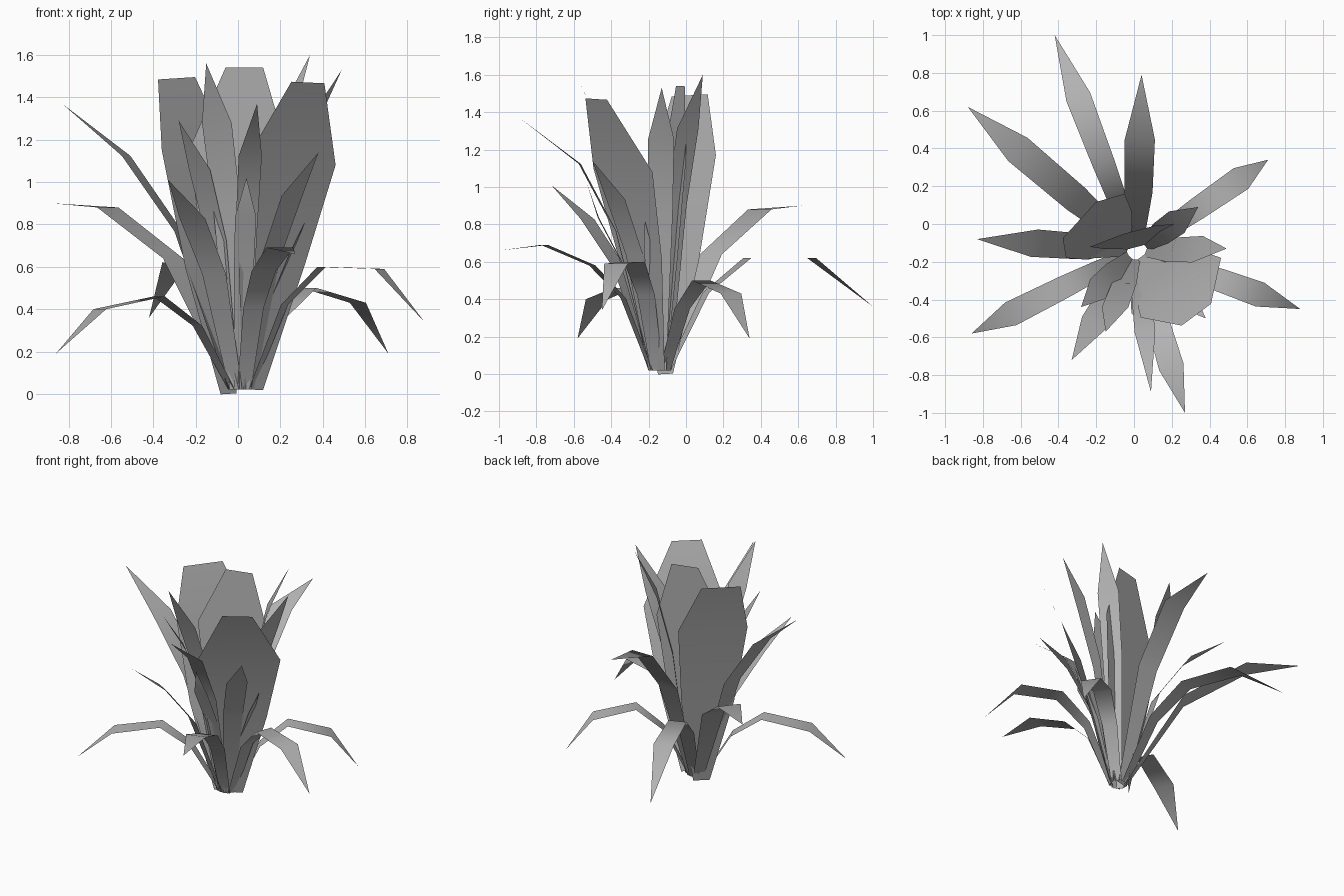
import bpy
import bmesh
from mathutils import Matrix, Vector

cube = bpy.data.objects.get("Cube")
if cube:
    bpy.data.objects.remove(cube)

# One plain grey for the whole plant
grey = bpy.data.materials.new("leaf grey")
grey.use_nodes = True
colour = (0.45, 0.45, 0.45, 1)
grey.diffuse_color = colour
grey.node_tree.nodes["Principled BSDF"].inputs["Base Color"].default_value = colour

CROWN = Vector((0.015, -0.14, 0.02))


def blade(name, spine, halves, side):
    """Flat strip of quads along a spine; a zero half width makes a pointed tip."""
    bm = bmesh.new()
    last = None
    for centre, half in zip(spine, halves):
        offsets = (-half, half) if half else (0,)
        row = [bm.verts.new(centre + side * o) for o in offsets]
        if last:
            bm.faces.new([last[0], last[1]] + row[::-1])
        last = row
    for face in bm.faces:
        face.smooth = True
    bm.normal_update()
    mesh = bpy.data.meshes.new(name)
    bm.to_mesh(mesh)
    bm.free()
    mesh.materials.append(grey)
    obj = bpy.data.objects.new(name, mesh)
    bpy.context.collection.objects.link(obj)


def pointed_leaf(name, x, y, heights, reaches, halves, yaw=0):
    """Leaf growing outwards from the crown to a tip at x, y."""
    tip = Vector((x, y, CROWN.z))
    out = (tip - CROWN).normalized()
    root = CROWN + out * 0.05
    spine = [root]
    for reach, z in zip(reaches, heights):
        p = root.lerp(tip, reach)
        p.z = z
        spine.append(p)
    side = Matrix.Rotation(yaw, 3, "Z") @ Vector((out.y, -out.x, 0))
    blade(name, spine, halves, side)


# Upright leaves: tip x, tip y, tip height, reach of the upper bend, yaw, half width
upright = [(-0.83, -0.08, 1.37, 0.62, -0.2, 0.075), (-0.33, -0.72, 1.01, 0.64, 0, 0.07),
           (-0.15, -0.57, 1.56, 0.66, 0.35, 0.07), (-0.28, -0.44, 1.29, 0.62, 0, 0.07),
           (0.09, -0.89, 1.37, 0.54, 0, 0.055), (0.49, -0.13, 1.53, 0.64, -0.4, 0.075),
           (0.34, 0.09, 1.60, 0.6, 0, 0.07), (0.38, -0.50, 1.14, 0.62, 0, 0.07),
           (0.04, -0.53, 1.02, 0.82, 0, 0.05)]
for i, (x, y, z, reach, yaw, half) in enumerate(upright):
    pointed_leaf(f"upright_leaf_{i + 1}", x, y, (z * 0.56, z * 0.82, z),
                 (reach * 0.5, reach, 1), (0.036, half * 0.93, half, 0), yaw)

# Slim young leaf beside the broad front one
pointed_leaf("slim_leaf", 0.32, -0.22, (0.46, 0.66, 0.82),
             (0.4, 0.72, 1), (0.02, 0.025, 0.025, 0))

# Arching leaves: tip x, tip y, heights along the arch, reach of the outer bend
arching = [(-0.88, 0.62, (0.64, 0.88, 0.90), 0.69), (0.04, 0.79, (0.75, 1.10, 1.18), 0.61)]
for i, (x, y, heights, reach) in enumerate(arching):
    pointed_leaf(f"arching_leaf_{i + 1}", x, y, heights,
                 (reach * 0.48, reach, 1), (0.036, 0.075, 0.08, 0), 0.027)

# Drooping outer leaves: tip x, tip y, heights of bends and tip, reach of the outer bend
drooping = [(-0.42, 1.00, 0.62, 0.62, 0.36, 0.7), (-0.86, -0.58, 0.46, 0.40, 0.19, 0.75),
            (0.27, -1.00, 0.58, 0.69, 0.66, 0.7), (0.88, -0.45, 0.60, 0.59, 0.34, 0.74),
            (0.71, 0.34, 0.50, 0.43, 0.19, 0.78)]
for i, (x, y, bend, shoulder, tip, reach) in enumerate(drooping):
    pointed_leaf(f"drooping_leaf_{i + 1}", x, y, (bend * 0.7, bend, shoulder, tip),
                 (reach * 0.26, reach * 0.55, reach, 1), (0.034, 0.05, 0.06, 0.067, 0))

# Broad blunt inner leaves: spine points, direction of their width, half widths
broad = [
    ("front", [(0.07, -0.15, 0.02), (0.16, -0.245, 0.62), (0.248, -0.337, 1.09), (0.33, -0.48, 1.47)],
     (0.213, 0.158, -0.01), (0.06, 0.195, 0.265, 0.097)),
    ("side", [(-0.045, -0.11, 0), (-0.13, -0.06, 0.6), (-0.205, -0.01, 1.16), (-0.29, 0.02, 1.49)],
     (0.155, 0.17, 0.01), (0.055, 0.175, 0.23, 0.13)),
    ("back", [(0.02, -0.12, 0.02), (0.01, -0.09, 0.6), (0, -0.06, 1.15), (0.03, -0.03, 1.54)],
     (0.23, 0.06, 0), (0.055, 0.17, 0.24, 0.092)),
]
for place, points, side, halves in broad:
    blade(f"{place}_broad_leaf", [Vector(p) for p in points], halves,
          Vector(side).normalized())
